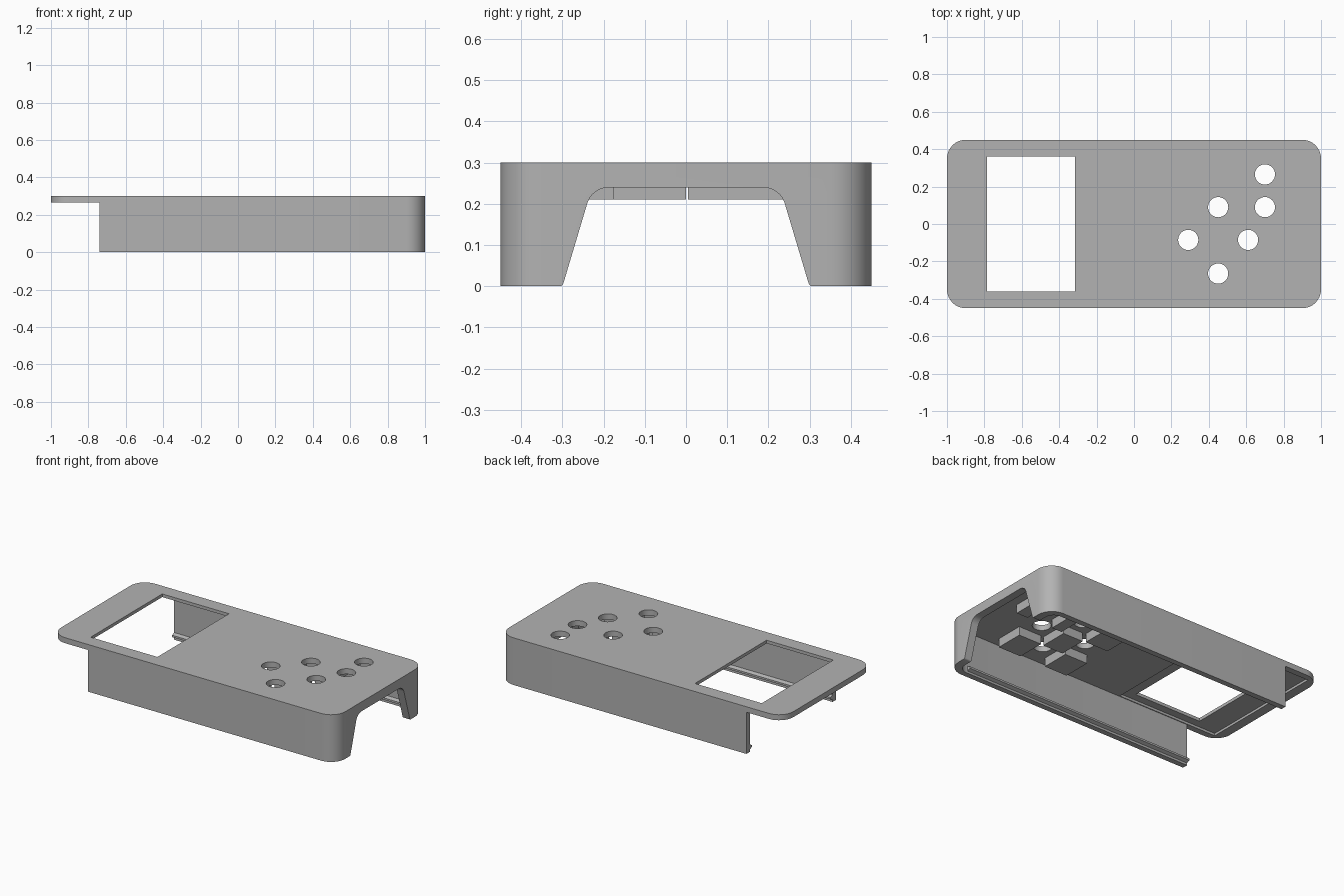
import bpy, bmesh, math
from mathutils import Vector, Matrix

cube = bpy.data.objects.get("Cube")
if cube:
    bpy.data.objects.remove(cube, do_unlink=True)

grey = bpy.data.materials.new("shell grey")
grey.use_nodes = True
grey.diffuse_color = (0.45, 0.45, 0.45, 1)
grey.node_tree.nodes["Principled BSDF"].inputs["Base Color"].default_value = (0.45, 0.45, 0.45, 1)


def fillet(corners, steps=8):
    """Outline from (u, v, radius) corners, each rounded by its radius."""
    pts = []
    for i, (u, v, r) in enumerate(corners):
        p = Vector((u, v))
        if r == 0:
            pts.append(p)
            continue
        a = (Vector(corners[i - 1][:2]) - p).normalized()
        b = (Vector(corners[(i + 1) % len(corners)][:2]) - p).normalized()
        half = a.angle(b) / 2
        centre = p + (a + b).normalized() * (r / math.sin(half))
        start = p + a * (r / math.tan(half)) - centre
        end = p + b * (r / math.tan(half)) - centre
        for k in range(steps + 1):
            t = k / steps
            sweep = start.angle(end)
            arc = (start * math.sin((1 - t) * sweep) + end * math.sin(t * sweep)) / math.sin(sweep)
            pts.append(centre + arc)
    return pts


def prism(name, outline, low, high, along="z"):
    """Extrude an outline: (x, y) along z, or (y, z) along x."""
    bm = bmesh.new()
    place = (lambda p: (p[0], p[1], low)) if along == "z" else (lambda p: (low, p[0], p[1]))
    face = bm.faces.new([bm.verts.new(place(p)) for p in outline])
    new = bmesh.ops.extrude_face_region(bm, geom=[face])["geom"]
    step = Vector((0, 0, high - low)) if along == "z" else Vector((high - low, 0, 0))
    bmesh.ops.translate(bm, vec=step, verts=[g for g in new if isinstance(g, bmesh.types.BMVert)])
    bmesh.ops.recalc_face_normals(bm, faces=bm.faces)
    mesh = bpy.data.meshes.new(name)
    bm.to_mesh(mesh)
    bm.free()
    mesh.materials.append(grey)
    obj = bpy.data.objects.new(name, mesh)
    bpy.context.collection.objects.link(obj)
    return obj


def box(name, x0, x1, y0, y1, z0, z1):
    return prism(name, [(x0, y0), (x1, y0), (x1, y1), (x0, y1)], z0, z1)


def combine(target, tool, operation):
    """Apply a boolean and discard the tool."""
    mod = target.modifiers.new(operation, "BOOLEAN")
    mod.operation, mod.solver, mod.object = operation, "EXACT", tool
    bpy.context.view_layer.update()
    result = bpy.data.meshes.new_from_object(target.evaluated_get(bpy.context.evaluated_depsgraph_get()))
    target.modifiers.clear()
    target.data = result
    bpy.data.objects.remove(tool, do_unlink=True)


# Top plate with rounded corners
R = 0.1
shell = prism("case_shell", fillet([(-1, -.45, R), (1, -.45, R), (1, .45, R), (-1, .45, R)]), .265, .30)

# Side walls and closed end as one U shape
IN = .06
walls = prism("walls", fillet([
    (-.74, -.45, 0), (1, -.45, R), (1, .45, R), (-.74, .45, 0),
    (-.74, .415, 0), (.95, .415, IN), (.95, -.415, IN), (-.74, -.415, 0)]), 0, .28)
combine(shell, walls, "UNION")

# Tapered opening in the end wall
opening = fillet([(-.34, -.05, 0), (-.34, -.001, 0), (-.3, -.001, .012), (-.228, .24, .055),
                  (.228, .24, .055), (.3, -.001, .012), (.34, -.001, 0), (.34, -.05, 0)])
combine(shell, prism("end_cutter", opening, .88, 1.1, "x"), "DIFFERENCE")

# Screen pocket below, and screen window through the plate
combine(shell, box("pocket_cutter", -.94, -.24, -.41, .41, .2, .28), "DIFFERENCE")
combine(shell, box("window_cutter", -.785, -.315, -.36, .36, .2, .4), "DIFFERENCE")

# Button holes
holes = [(.45, .09), (.29, -.085), (.61, -.085), (.45, -.265), (.70, .265), (.70, .09)]
for cx, cy in holes:
    ring = [(cx + .054 * math.cos(k * math.pi / 16), cy + .054 * math.sin(k * math.pi / 16)) for k in range(32)]
    combine(shell, prism("hole_cutter", ring, .2, .4), "DIFFERENCE")

bpy.ops.object.select_all(action="DESELECT")
shell.select_set(True)
bpy.context.view_layer.objects.active = shell
bpy.ops.object.shade_smooth_by_angle(angle=math.radians(30))

# Snap ridges low on the inner side walls
for side, s in (("left", 1), ("right", -1)):
    prism("snap_ridge_" + side, [(s * .42, .012), (s * .395, .024), (s * .395, .036), (s * .42, .048)],
          -.74, .88, "x")

# Spacer blocks between the button wells
blocks = {
    "centre": (.38, .52, -.178, 0),
    "lower_outer": (.54, .70, -.355, -.175),
    "lower_inner": (.20, .36, -.355, -.175),
    "upper_inner": (.20, .36, .005, .18),
    "divider": (.54, .61, .005, .36),
    "end": (.79, .87, .005, .36),
}
for label, (x0, x1, y0, y1) in blocks.items():
    box("button_spacer_" + label, x0, x1, y0, y1, .21, .27)
